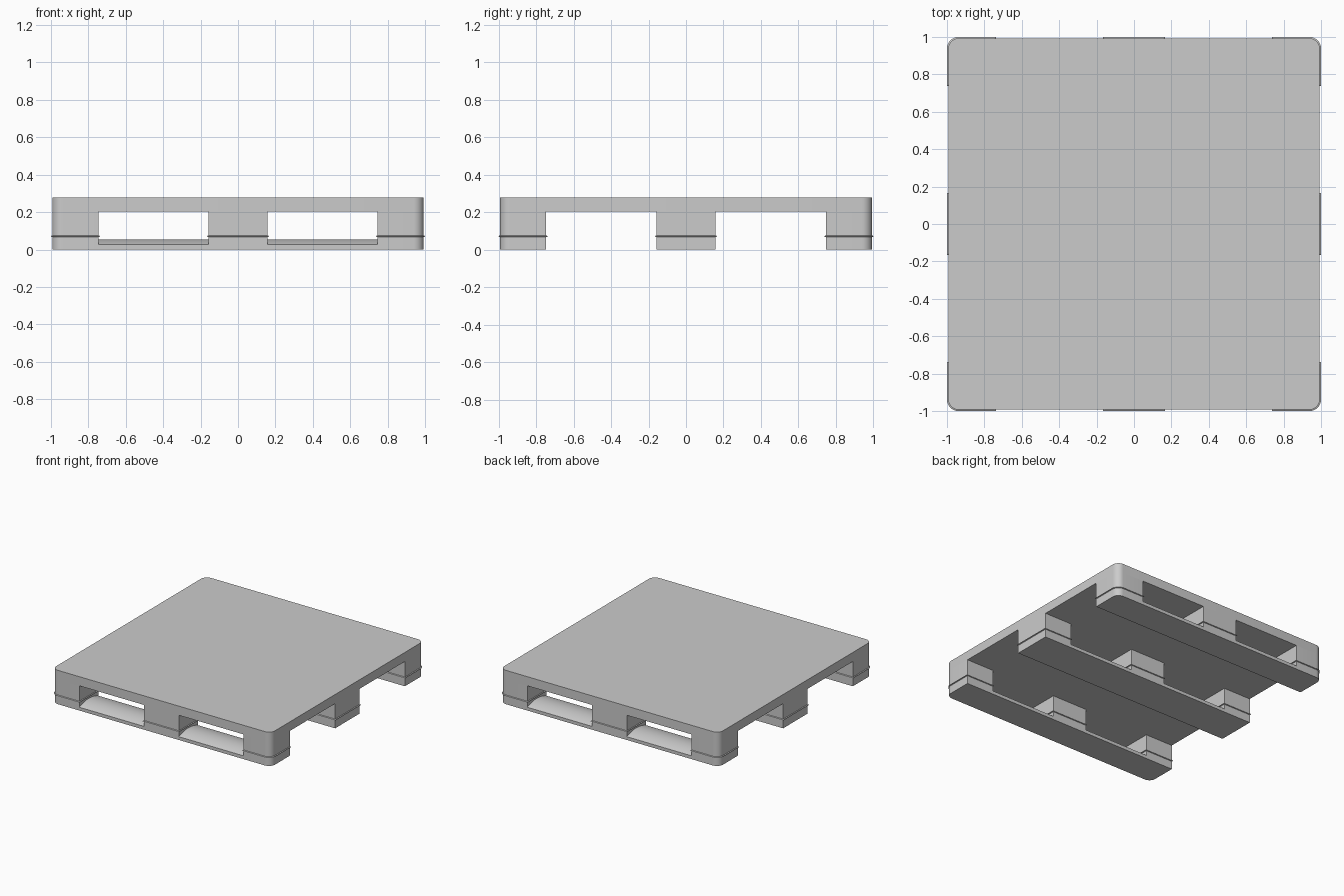
import bpy, bmesh, math

if "Cube" in bpy.data.objects:
    bpy.data.objects.remove(bpy.data.objects["Cube"])

E = 0.993            # half size of the pallet
R = 0.055            # plan radius of the outer corners
BEAD = 0.007         # how far the weld bead sticks out
Z_DECK, Z_TOP = 0.203, 0.278
BANDS = [(-E, -0.746), (-0.158, 0.158), (0.746, E)]


def outline(x0, x1, y0, y1, grow=0.0):
    """Rectangle outline, rounded only where it meets a pallet corner."""
    pts = []
    for x, y, a in ((x1, y1, 0), (x0, y1, 90), (x0, y0, 180), (x1, y0, 270)):
        sx = 1 if x == x1 else -1
        sy = 1 if y == y1 else -1
        if abs(x) == E and abs(y) == E:
            for i in range(9):
                t = math.radians(a + 90 * i / 8)
                pts.append((x - sx * R + (R + grow) * math.cos(t),
                            y - sy * R + (R + grow) * math.sin(t)))
        else:
            pts.append((x + sx * grow, y + sy * grow))
    return pts


def loft(name, rings, closed=True, caps=(True, True)):
    """Skin a list of 3D rings into one object."""
    bm = bmesh.new()
    loops = [[bm.verts.new(p) for p in ring] for ring in rings]
    n = len(loops[0])
    for a, b in zip(loops, loops[1:]):
        for i in range(n):
            j = (i + 1) % n
            bm.faces.new((a[i], a[j], b[j], b[i]))
    if caps[0]:
        bm.faces.new(loops[0][::-1])
    if caps[1]:
        bm.faces.new(loops[-1])
    mesh = bpy.data.meshes.new(name)
    bm.to_mesh(mesh)
    bm.free()
    ob = bpy.data.objects.new(name, mesh)
    bpy.context.collection.objects.link(ob)
    bpy.ops.object.select_all(action='DESELECT')
    ob.select_set(True)
    bpy.context.view_layer.objects.active = ob
    bpy.ops.object.shade_smooth_by_angle(angle=math.radians(30))
    return ob


def at(pts, z):
    return [(x, y, z) for x, y in pts]


# Deck slab
deck = outline(-E, E, -E, E)
loft("deck", [at(deck, Z_DECK), at(deck, Z_TOP)])

# Nine feet, each with a thin weld bead around it
for r, (y0, y1) in enumerate(BANDS):
    for c, (x0, x1) in enumerate(BANDS):
        base = outline(x0, x1, y0, y1)
        bead = outline(x0, x1, y0, y1, BEAD)
        loft(f"foot_{r}_{c}",
             [at(base, 0), at(base, 0.066), at(bead, 0.069), at(bead, 0.073),
              at(base, 0.076), at(base, Z_DECK)], caps=(True, False))

# Runner boards with domed tops, spanning between the feet
for r, (y0, y1) in enumerate(BANDS):
    profile = [(y0, 0), (y1, 0)]
    for i in range(17):
        u = 1 - 2 * i / 16
        profile.append(((y0 + y1) / 2 + u * (y1 - y0) / 2, 0.053 - 0.026 * u * u))
    for c in range(2):
        ends = (BANDS[c][1], BANDS[c + 1][0])
        loft(f"runner_{r}_{c}", [[(x, y, z) for y, z in profile] for x in ends],
             caps=(False, False))
